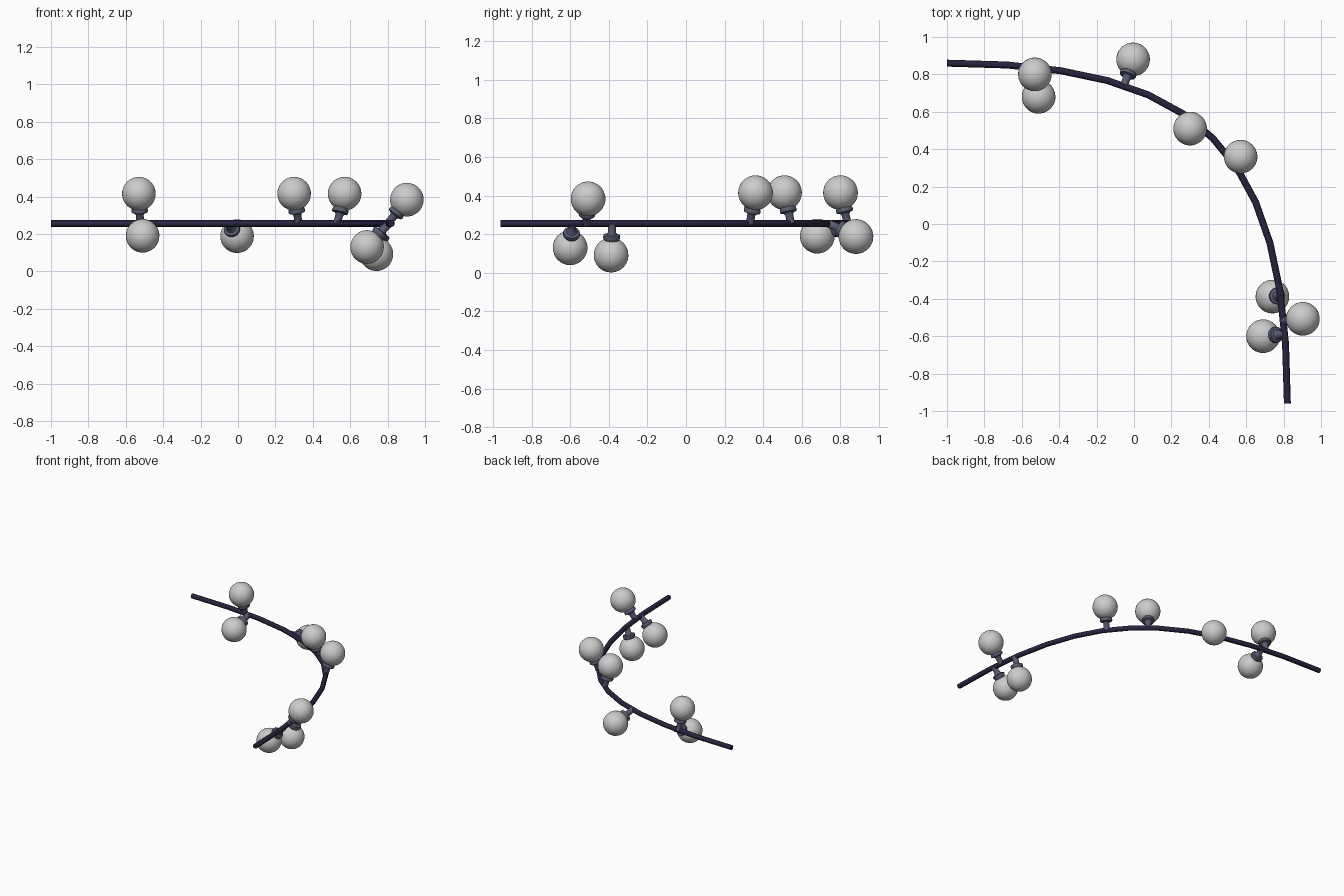
import bpy, bmesh, math
from mathutils import Vector

if "Cube" in bpy.data.objects:
    bpy.data.objects.remove(bpy.data.objects["Cube"])

Z = 0.255          # wire height
WIRE_R = 0.0185
BULB_R = 0.09


def material(name, color):
    m = bpy.data.materials.new(name)
    m.diffuse_color = (*color, 1)
    m.use_nodes = True
    m.node_tree.nodes["Principled BSDF"].inputs["Base Color"].default_value = m.diffuse_color
    return m


navy = material("wire_navy", (0.02, 0.017, 0.05))
slate = material("socket_slate", (0.10, 0.105, 0.17))

# Path of the wire: one cubic arc
P = [Vector(p) for p in ((-1, 0.86, Z), (0.36, 0.86, Z), (0.82, 0.40, Z), (0.82, -0.96, Z))]


def point(t):
    s = 1 - t
    return P[0] * s**3 + P[1] * 3 * s * s * t + P[2] * 3 * s * t * t + P[3] * t**3


def lathe(name, profile, segments, mat):
    """Revolve (radius, height) pairs around z."""
    bm = bmesh.new()
    vs = [bm.verts.new((r, 0, h)) for r, h in profile]
    es = [bm.edges.new(pair) for pair in zip(vs, vs[1:])]
    bmesh.ops.spin(bm, geom=vs + es, cent=(0, 0, 0), axis=(0, 0, 1),
                   angle=2 * math.pi, steps=segments, use_duplicate=False)
    bmesh.ops.remove_doubles(bm, verts=bm.verts, dist=1e-5)
    bmesh.ops.recalc_face_normals(bm, faces=bm.faces)
    me = bpy.data.meshes.new(name)
    bm.to_mesh(me)
    bm.free()
    me.materials.append(mat)
    ob = bpy.data.objects.new(name, me)
    bpy.context.collection.objects.link(ob)
    return ob


def smooth(ob, angle=35):
    bpy.ops.object.select_all(action='DESELECT')
    ob.select_set(True)
    bpy.context.view_layer.objects.active = ob
    bpy.ops.object.shade_smooth_by_angle(angle=math.radians(angle))


# Wire
cu = bpy.data.curves.new("wire", 'CURVE')
cu.dimensions = '3D'
cu.bevel_depth = WIRE_R
cu.bevel_resolution = 2
cu.use_fill_caps = True
sp = cu.splines.new('POLY')
sp.points.add(12)
for i, p in enumerate(sp.points):
    p.co = (*point(i / 12), 1)
cu.materials.append(navy)
wire = bpy.data.objects.new("wire", cu)
bpy.context.collection.objects.link(wire)
wire.select_set(True)
bpy.context.view_layer.objects.active = wire
bpy.ops.object.convert(target='MESH')

# Bulbs, each on a socket that springs from the nearest point of the wire
SOCKET = [(0, 0.0), (0.021, 0.0), (0.021, 0.048), (0.028, 0.058), (0.043, 0.062),
          (0.045, 0.070), (0.043, 0.080), (0.037, 0.092), (0, 0.095)]
BULBS = [(-0.53, 0.80, 0.415), (-0.51, 0.68, 0.19), (-0.005, 0.88, 0.188),
         (0.30, 0.51, 0.415), (0.57, 0.36, 0.415), (0.74, -0.388, 0.092),
         (0.69, -0.60, 0.13), (0.903, -0.507, 0.383)]

for i, c in enumerate(BULBS, 1):
    c = Vector(c)
    root = min((point(k / 400) for k in range(401)), key=lambda q: (q - c).length)
    aim = (c - root).to_track_quat('Z', 'Y')

    socket = lathe(f"socket_{i}", SOCKET, 16, slate)
    socket.location = root
    socket.rotation_mode = 'QUATERNION'
    socket.rotation_quaternion = aim
    smooth(socket)

    bpy.ops.mesh.primitive_uv_sphere_add(segments=32, ring_count=16, radius=BULB_R, location=c)
    bulb = bpy.context.object
    bulb.name = f"bulb_{i}"
    bulb.rotation_mode = 'QUATERNION'
    bulb.rotation_quaternion = aim
    smooth(bulb)
